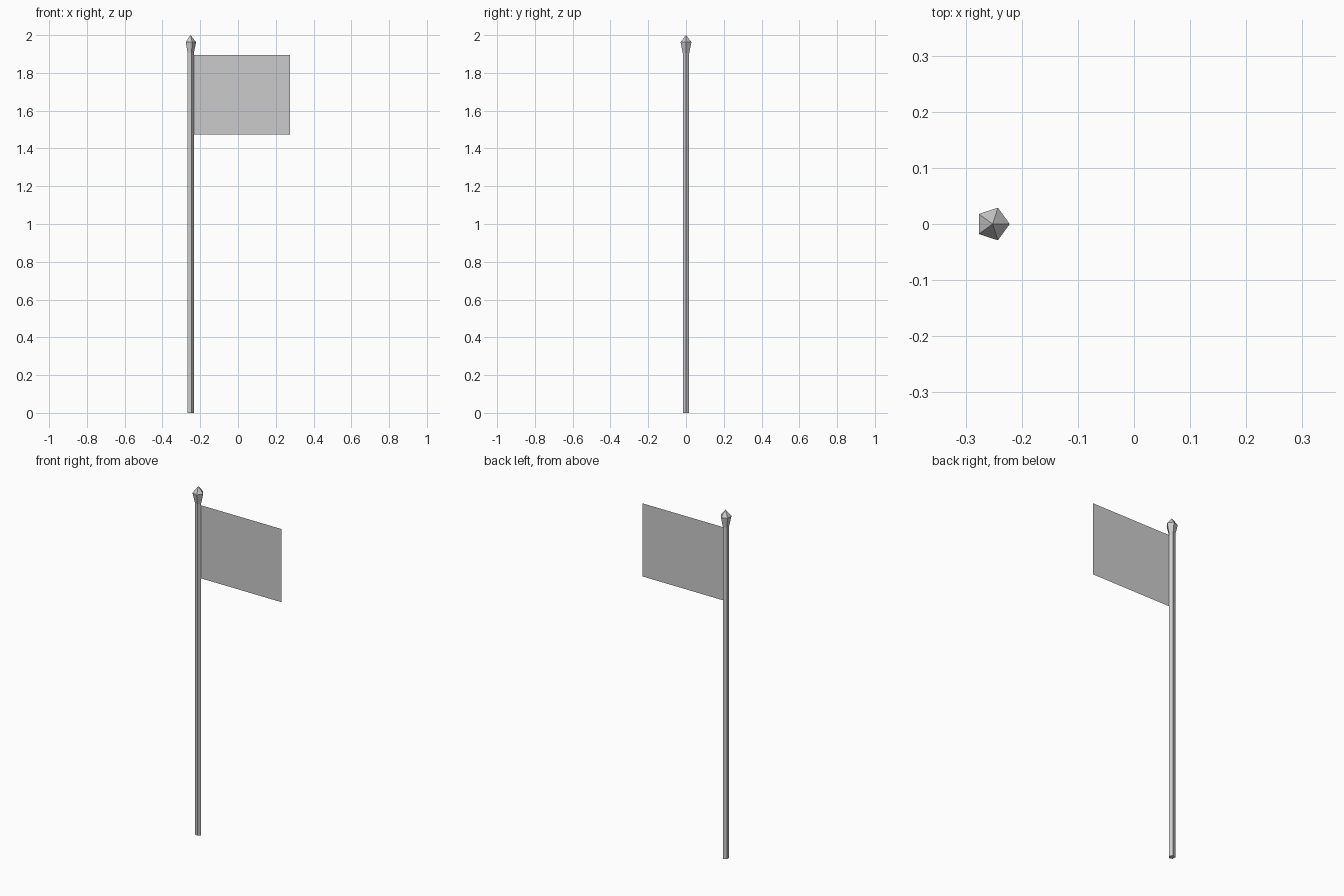
import bpy, bmesh
from math import cos, sin, tau

if "Cube" in bpy.data.objects:
    bpy.data.objects.remove(bpy.data.objects["Cube"])

SIDES = 5
POLE_X = -0.252
POLE_R = 0.018


def make_object(name, bm):
    bmesh.ops.recalc_face_normals(bm, faces=bm.faces)
    mesh = bpy.data.meshes.new(name)
    bm.to_mesh(mesh)
    bm.free()
    obj = bpy.data.objects.new(name, mesh)
    bpy.context.collection.objects.link(obj)
    return obj


def ring(bm, radius, z):
    return [bm.verts.new((POLE_X + radius * cos(tau * i / SIDES),
                          radius * sin(tau * i / SIDES), z)) for i in range(SIDES)]


def bridge(bm, low, high):
    for i in range(SIDES):
        j = (i + 1) % SIDES
        bm.faces.new((low[i], low[j], high[j], high[i]))


# Five-sided pole, closed at the bottom and open where the finial joins
bm = bmesh.new()
base, top = ring(bm, POLE_R, 0), ring(bm, POLE_R, 1.905)
bridge(bm, base, top)
bm.faces.new(base[::-1])
make_object("pole", bm)

# Flared finial with a pointed tip
bm = bmesh.new()
neck, shoulder = ring(bm, POLE_R, 1.905), ring(bm, 0.0305, 1.963)
bridge(bm, neck, shoulder)
tip = bm.verts.new((POLE_X, 0, 2.0))
for i in range(SIDES):
    bm.faces.new((shoulder[i], shoulder[(i + 1) % SIDES], tip))
make_object("finial", bm)

# Flat, single-sheet flag
bm = bmesh.new()
corners = [(-0.237, 1.475), (0.275, 1.475), (0.275, 1.895), (-0.237, 1.895)]
bm.faces.new([bm.verts.new((x, 0, z)) for x, z in corners])
make_object("flag", bm)
